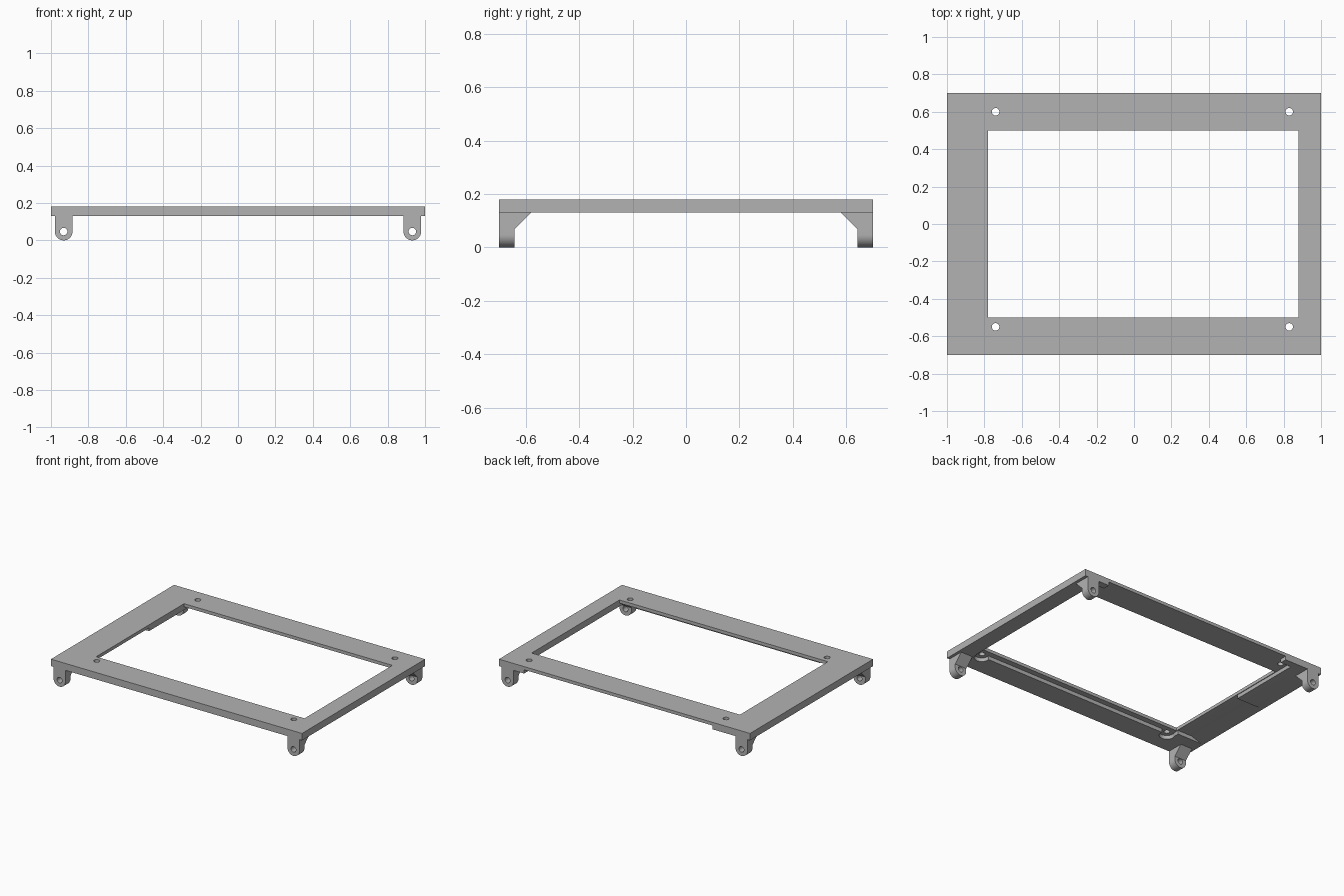
import bpy, bmesh, math
from mathutils import Vector

if "Cube" in bpy.data.objects:
    bpy.data.objects.remove(bpy.data.objects["Cube"])

grey = bpy.data.materials.new("plain grey")
grey.use_nodes = True
colour = (0.45, 0.45, 0.45, 1)
grey.diffuse_color = colour
grey.node_tree.nodes["Principled BSDF"].inputs["Base Color"].default_value = colour

BOTTOM, TOP, CEILING = 0.13, 0.18, 0.157


def prism(name, points, sweep):
    """Closed solid: a flat outline of 3D points swept along a vector."""
    bm = bmesh.new()
    face = bm.faces.new([bm.verts.new(p) for p in points])
    new = bmesh.ops.extrude_face_region(bm, geom=[face])["geom"]
    verts = [v for v in new if isinstance(v, bmesh.types.BMVert)]
    bmesh.ops.translate(bm, verts=verts, vec=Vector(sweep))
    bmesh.ops.recalc_face_normals(bm, faces=bm.faces)
    mesh = bpy.data.meshes.new(name)
    bm.to_mesh(mesh)
    bm.free()
    mesh.materials.append(grey)
    obj = bpy.data.objects.new(name, mesh)
    bpy.context.collection.objects.link(obj)
    return obj


def block(name, x0, x1, y0, y1, z0, z1):
    base = [(x0, y0, z0), (x1, y0, z0), (x1, y1, z0), (x0, y1, z0)]
    return prism(name, base, (0, 0, z1 - z0))


def arc(radius, start, end, steps):
    angles = [math.radians(start + (end - start) * i / steps) for i in range(steps + 1)]
    return [(radius * math.cos(a), radius * math.sin(a)) for a in angles]


def disc(name, x, y, radius, z0, z1):
    ring = arc(radius, 0, 360, 32)[:-1]
    return prism(name, [(x + u, y + v, z0) for u, v in ring], (0, 0, z1 - z0))


def combine(target, tool, operation="DIFFERENCE"):
    mod = target.modifiers.new("shape", "BOOLEAN")
    mod.operation, mod.solver, mod.object = operation, "EXACT", tool
    bpy.context.view_layer.objects.active = target
    bpy.ops.object.modifier_apply(modifier=mod.name)
    bpy.data.objects.remove(tool)


# Flat frame with its off-centre window
frame = block("frame", -1, 1, -0.7, 0.7, BOTTOM, TOP)
combine(frame, block("window_cutter", -0.78, 0.88, -0.5, 0.5, 0, 0.3))

# Shallow pocket underneath, open through the back edge
combine(frame, block("pocket_cutter", -0.785, 0.885, -0.54, 0.65, 0.1, CEILING))
combine(frame, block("back_slot_cutter", -0.70, 0.80, 0.6, 0.8, 0.1, CEILING))

# Side notch underneath with a sloping outer end
ramp = [(-0.7, 0.1), (-0.7, CEILING), (-0.9, CEILING), (-0.98, BOTTOM), (-0.98, 0.1)]
combine(frame, prism("notch_cutter", [(x, -0.49, z) for x, z in ramp], (0, 0.6, 0)))

# Screw holes, with rounded clearance at the front pair
for x in (-0.74, 0.83):
    combine(frame, disc("clearance_cutter", x, -0.55, 0.05, 0.1, CEILING))
    for y in (-0.55, 0.6):
        combine(frame, disc("screw_cutter", x, y, 0.02, 0, 0.3))

# Four rounded hinge legs with gussets
R, LEG_X, OVERLAP = 0.047, 0.932, 0.0
for side, sx in (("right", -1), ("left", 1)):
    for end, sy in (("front", -1), ("back", 1)):
        cx = sx * LEG_X
        outline = [(cx + u, R + v) for u, v in arc(R, 180, 360, 24)]
        outline += [(cx + R, BOTTOM), (cx - R, BOTTOM)]
        leg = prism(f"{end}_{side}_leg", [(x, sy * 0.7, z) for x, z in outline],
                    (0, -sy * 0.058, 0))
        brace = [(0.66, 0.068), (0.642, 0.068), (0.58, BOTTOM), (0.66, BOTTOM)]
        gusset = prism("gusset", [(cx - R, sy * y, z) for y, z in brace], (2 * R, 0, 0))
        combine(leg, gusset, "UNION")
        hole = [(cx + u, sy * 0.8, R + v) for u, v in arc(0.02, 0, 360, 24)[:-1]]
        combine(leg, prism("pin_cutter", hole, (0, -sy * 0.3, 0)))

# Smooth the round walls, keep the flat edges crisp
bpy.ops.object.select_all(action="DESELECT")
for obj in bpy.context.collection.objects:
    if obj.type == "MESH" and (obj == frame or obj.name.endswith("_leg")):
        obj.select_set(True)
        bpy.context.view_layer.objects.active = obj
bpy.ops.object.shade_smooth_by_angle(angle=math.radians(30))
